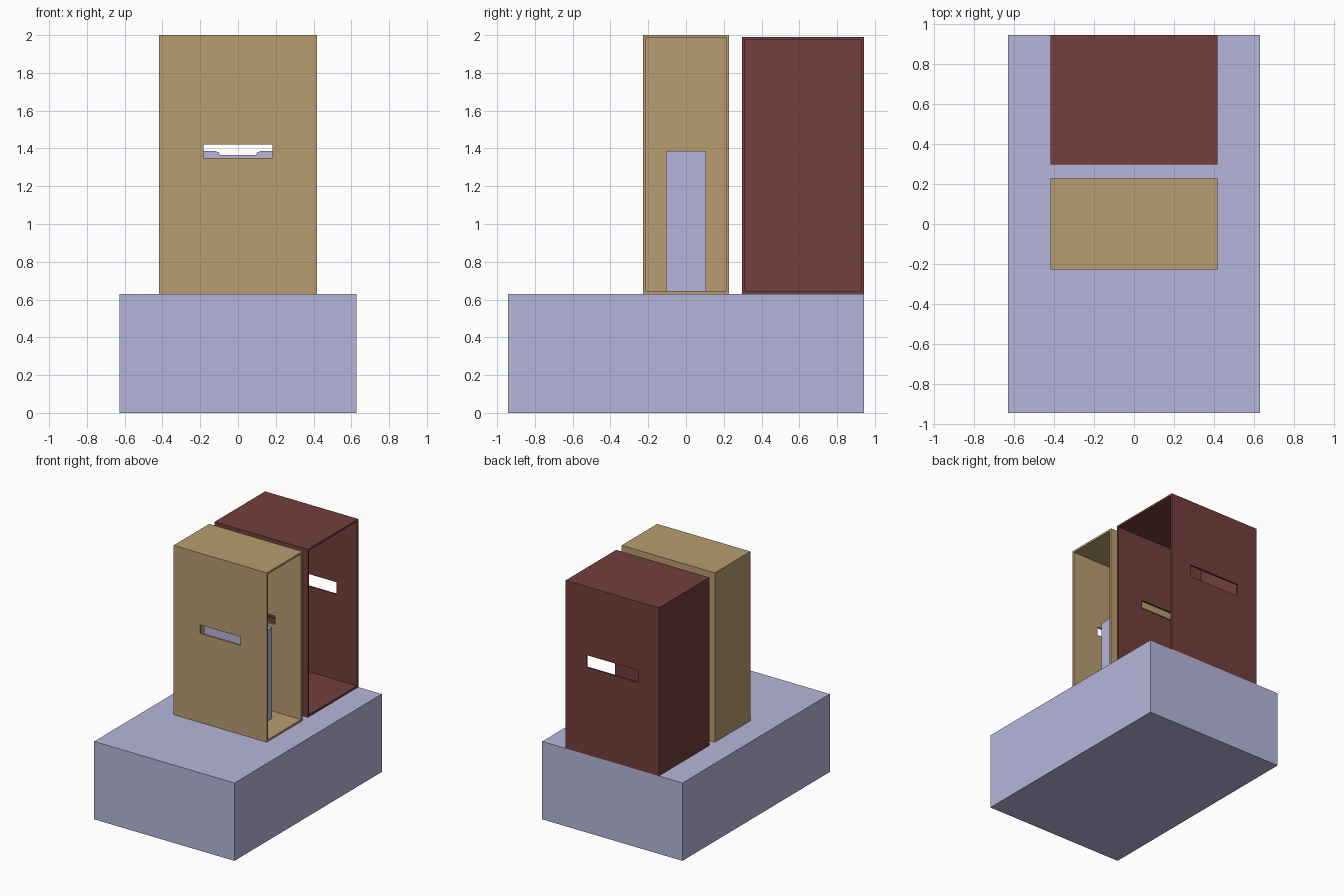
import bpy

if "Cube" in bpy.data.objects:
    bpy.data.objects.remove(bpy.data.objects["Cube"])


def material(name, rgb):
    m = bpy.data.materials.new(name)
    m.diffuse_color = (*rgb, 1)
    m.use_nodes = True
    m.node_tree.nodes["Principled BSDF"].inputs["Base Color"].default_value = m.diffuse_color
    return m


LAVENDER = material("lavender", (0.47, 0.47, 0.71))
TAN = material("tan", (0.48, 0.34, 0.16))
MAROON = material("maroon", (0.17, 0.05, 0.045))


def box(name, x, y, z, mat=None):
    """Box from (min, max) ranges on each axis."""
    verts = [(a, b, c) for a in x for b in y for c in z]
    faces = [(0, 1, 3, 2), (4, 6, 7, 5), (0, 4, 5, 1),
             (2, 3, 7, 6), (0, 2, 6, 4), (1, 5, 7, 3)]
    return mesh(name, verts, faces, mat)


def mesh(name, verts, faces, mat):
    me = bpy.data.meshes.new(name)
    me.from_pydata(verts, [], faces)
    if mat:
        me.materials.append(mat)
    ob = bpy.data.objects.new(name, me)
    bpy.context.collection.objects.link(ob)
    return ob


def cut(ob, x, y, z):
    """Subtract a box from ob and remove the cutter."""
    cutter = box("cutter", x, y, z)
    cutter.hide_render = True
    mod = ob.modifiers.new("cut", 'BOOLEAN')
    mod.operation = 'DIFFERENCE'
    mod.solver = 'EXACT'
    mod.object = cutter
    bpy.context.view_layer.objects.active = ob
    bpy.ops.object.modifier_apply(modifier=mod.name)
    bpy.data.objects.remove(cutter)


BASE_TOP = 0.63
HALF_X = 0.417
WALL = 0.016


def housing(name, y, top, mat, front_slot, back_slot):
    """Thin-walled case, open on the right, slotted front and back."""
    ob = box(name, (-HALF_X, HALF_X), y, (BASE_TOP, top), mat)
    cut(ob, (-HALF_X + WALL, HALF_X + 0.1), (y[0] + WALL, y[1] - WALL),
        (BASE_TOP + WALL, top - WALL))
    for wall_y, (half, lo, hi) in ((y[0], front_slot), (y[1], back_slot)):
        cut(ob, (-half, half), (wall_y - 0.03, wall_y + 0.03), (lo, hi))
    return ob


# plinth
box("base", (-0.628, 0.628), (-0.942, 0.942), (0, BASE_TOP), LAVENDER)

# two slotted cases
small = (0.183, 1.35, 1.42)
large = (0.232, 1.335, 1.435)
housing("front_case", (-0.227, 0.227), 2.0, TAN, small, small)
housing("rear_case", (0.297, 0.942), 1.99, MAROON, small, large)

# block inside the front case, with a shallow stepped notch along its top
half = [(0.232, BASE_TOP + WALL), (0.232, 1.386), (0.12, 1.386),
        (0.10, 1.379), (0.095, 1.364)]
profile = half + [(-x, z) for x, z in reversed(half)]
n = len(profile)
verts = [(x, y, z) for y in (-0.105, 0.105) for x, z in profile]
faces = [tuple(range(n))[::-1], tuple(range(n, 2 * n))]
faces += [(i, (i + 1) % n, (i + 1) % n + n, i + n) for i in range(n)]
block = mesh("inner_block", verts, faces, LAVENDER)
block.data.flip_normals()
if sum(p.center.dot(p.normal) for p in block.data.polygons if abs(p.normal.y) > 0.9) < 0:
    block.data.flip_normals()
